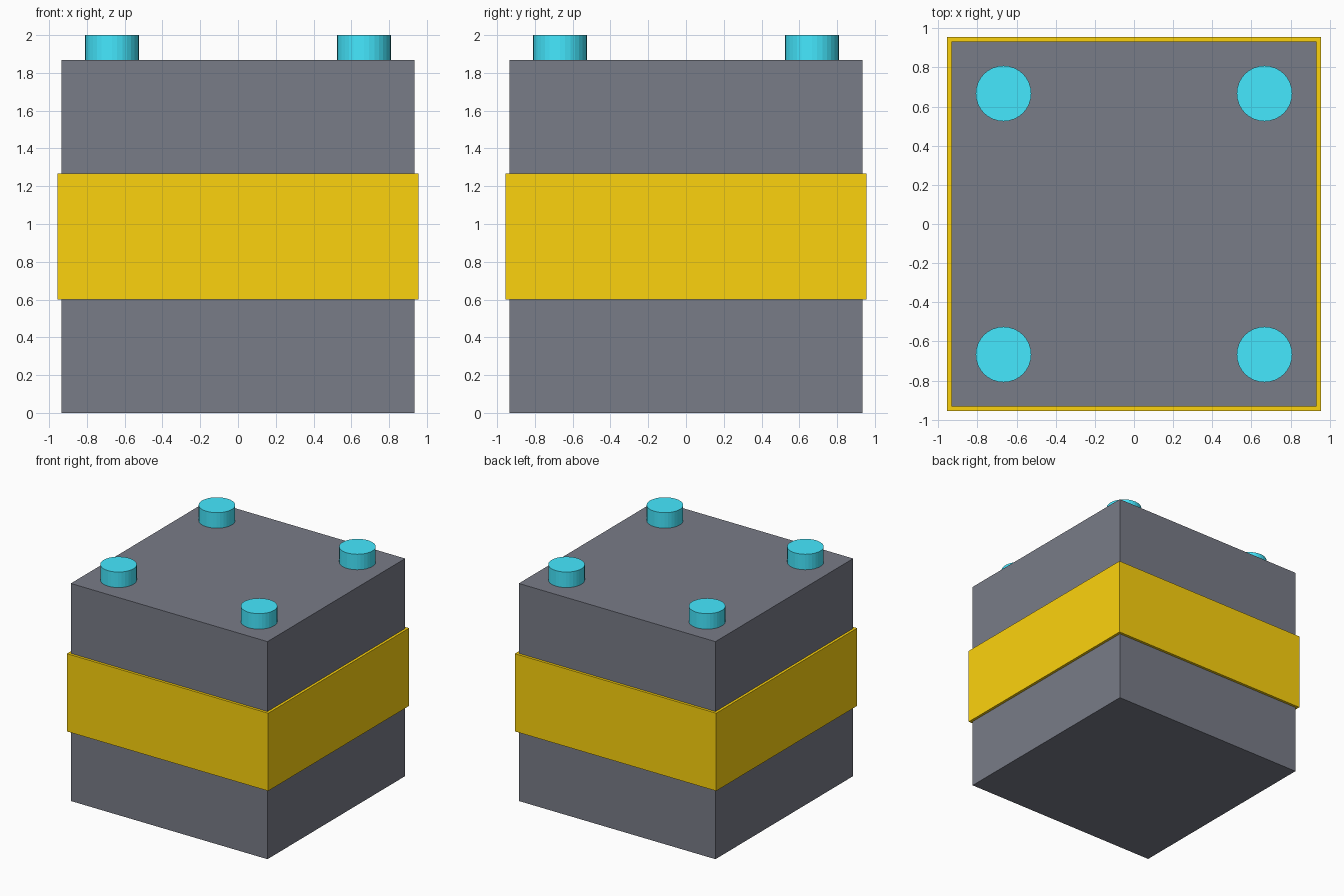
import bpy

if "Cube" in bpy.data.objects:
    bpy.data.objects.remove(bpy.data.objects["Cube"])


def material(name, rgb):
    mat = bpy.data.materials.new(name)
    mat.diffuse_color = (*rgb, 1)
    mat.use_nodes = True
    mat.node_tree.nodes["Principled BSDF"].inputs["Base Color"].default_value = mat.diffuse_color
    return mat


def finish(name, mat):
    obj = bpy.context.object
    obj.name = name
    obj.data.materials.append(mat)
    return obj


def box(name, width, z0, z1, mat):
    bpy.ops.mesh.primitive_cube_add(size=1, location=(0, 0, (z0 + z1) / 2))
    obj = finish(name, mat)
    obj.scale = (width, width, z1 - z0)
    bpy.ops.object.transform_apply(location=False, rotation=False, scale=True)


grey = material("casing_grey", (0.19, 0.20, 0.245))
yellow = material("band_yellow", (0.98, 0.65, 0.004))
cyan = material("terminal_cyan", (0.06, 0.81, 1.0))

TOP = 1.867

# Main block and the slightly wider band around its middle
box("casing", 1.867, 0, TOP, grey)
box("band", 1.912, 0.6, 1.267, yellow)

# Four round terminals near the top corners, with flat facets
for y_name, y in (("front", -0.667), ("back", 0.667)):
    for x_name, x in (("left", -0.667), ("right", 0.667)):
        bpy.ops.mesh.primitive_cylinder_add(
            vertices=32, radius=0.142, depth=2 - TOP,
            location=(x, y, (2 + TOP) / 2))
        finish(f"terminal_{y_name}_{x_name}", cyan)
